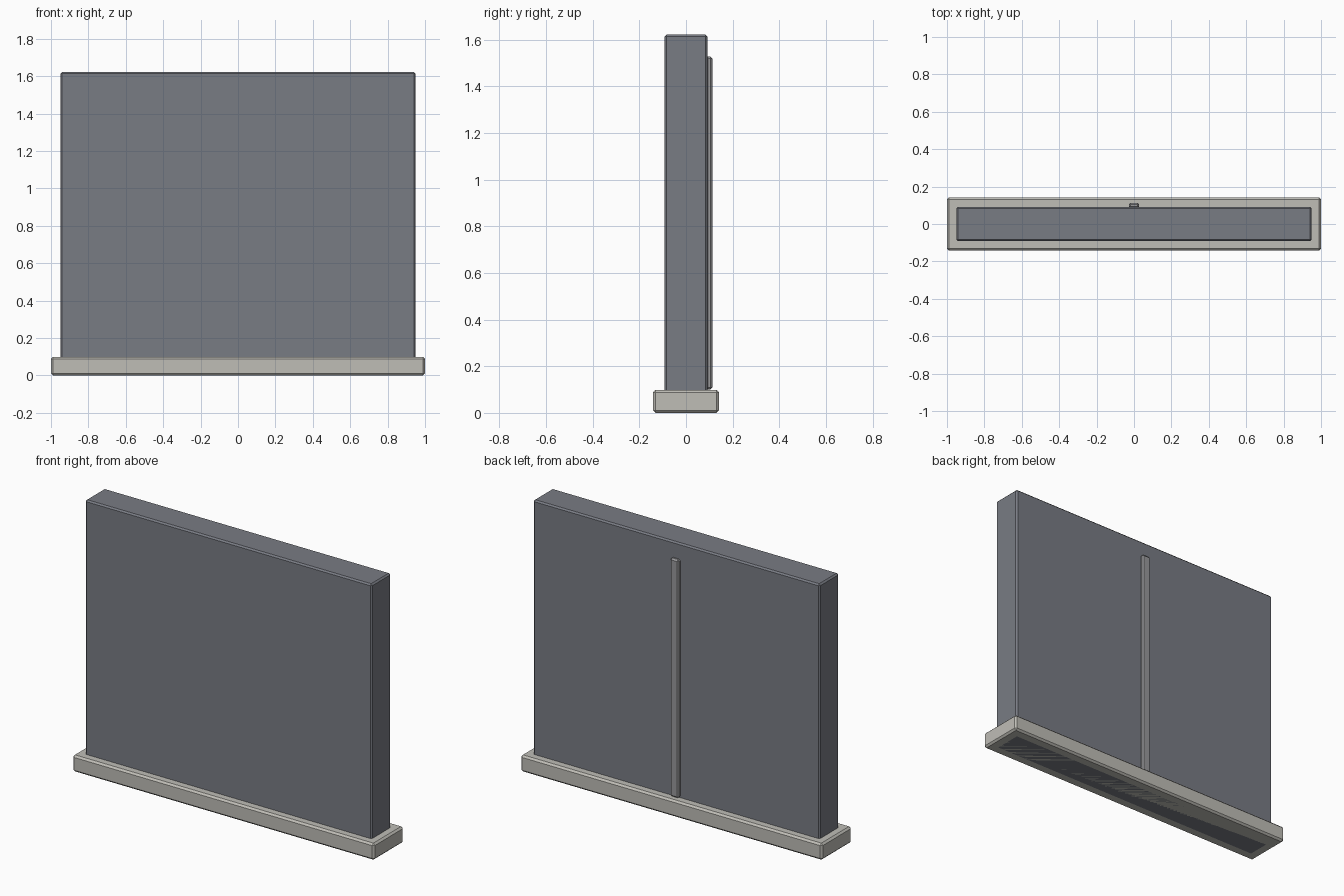
import bpy, bmesh

if "Cube" in bpy.data.objects:
    bpy.data.objects.remove(bpy.data.objects["Cube"])


def material(name, color):
    m = bpy.data.materials.new(name)
    m.diffuse_color = (*color, 1)
    m.use_nodes = True
    m.node_tree.nodes["Principled BSDF"].inputs["Base Color"].default_value = m.diffuse_color
    return m


def box(name, lo, hi, bevel, mat):
    """Chamfered box between two opposite corners."""
    bm = bmesh.new()
    bmesh.ops.create_cube(bm, size=1)
    for v in bm.verts:
        v.co = [hi[i] if v.co[i] > 0 else lo[i] for i in range(3)]
    bmesh.ops.bevel(bm, geom=bm.edges[:], offset=bevel, segments=1,
                    profile=0.5, affect='EDGES')
    mesh = bpy.data.meshes.new(name)
    bm.to_mesh(mesh)
    bm.free()
    mesh.materials.append(mat)
    ob = bpy.data.objects.new(name, mesh)
    bpy.context.collection.objects.link(ob)
    return ob


slate = material("slate", (0.19, 0.20, 0.23))
stone = material("stone", (0.52, 0.51, 0.47))
metal = material("metal", (0.32, 0.32, 0.33))

# Plinth under the wall
box("plinth", (-1, -0.142, 0), (1, 0.142, 0.099), 0.011, stone)
# Upright slab running down through the plinth
box("wall_panel", (-0.95, -0.092, 0), (0.95, 0.092, 1.622), 0.009, slate)
# Vertical strip on the back face
box("back_strip", (-0.028, 0.085, 0.1), (0.028, 0.113, 1.528), 0.009, metal)
